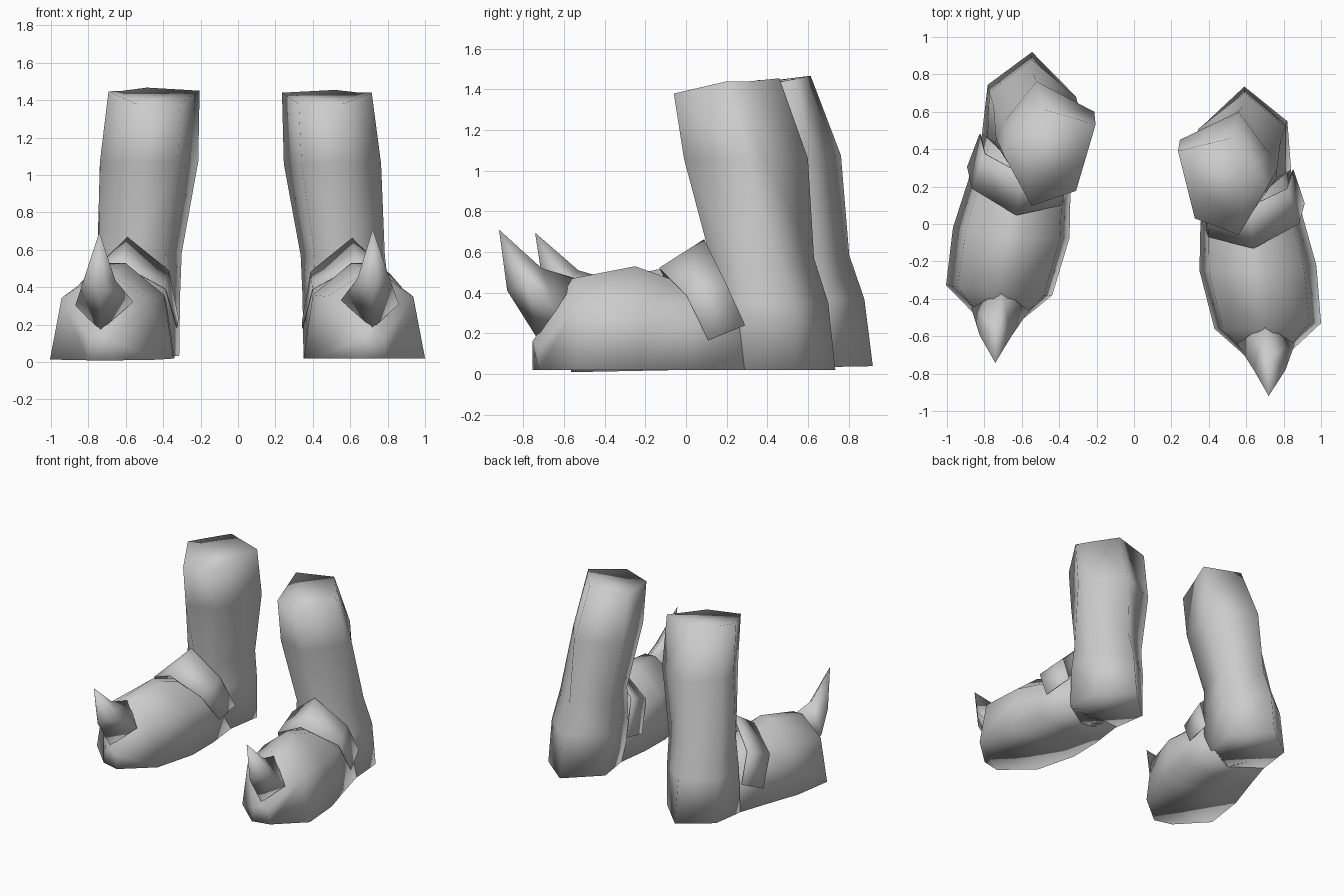
import bpy
import bmesh
from mathutils import Vector, Matrix

if "Cube" in bpy.data.objects:
    bpy.data.objects.remove(bpy.data.objects["Cube"], do_unlink=True)

grey = bpy.data.materials.new("plain_grey")
grey.use_nodes = True
colour = (0.6, 0.6, 0.6, 1)
grey.diffuse_color = colour
grey.node_tree.nodes["Principled BSDF"].inputs["Base Color"].default_value = colour

HEEL = Vector((0.59, 0.735, 0))
HEEL_RIGHT = Vector((-0.545, 0.92, 0))
TURN = Matrix.Rotation(-0.04, 3, "Z")


def place(point, side):
    """Left boot stays put; the right one is mirrored, turned out and set back."""
    point = Vector(point)
    if side == "left":
        return point
    offset = point - HEEL
    offset.x = -offset.x
    # The right shaft leans slightly forward
    offset.y -= 0.02 * offset.z
    moved = HEEL_RIGHT + TURN @ offset
    moved.z += 0.02 * moved.y
    return moved


def loft(name, side, rings, closed=True, tip=None):
    """Skin a row of rings; closed rings get caps or end in a tip."""
    bm = bmesh.new()
    rows = [[bm.verts.new(place(p, side)) for p in ring] for ring in rings]
    count = len(rows[0])
    for low, high in zip(rows, rows[1:]):
        for i in range(count if closed else count - 1):
            j = (i + 1) % count
            bm.faces.new((low[i], low[j], high[j], high[i]))
    if closed:
        bm.faces.new(rows[0])
        if tip:
            point = bm.verts.new(place(tip, side))
            for i in range(count):
                bm.faces.new((rows[-1][i], rows[-1][(i + 1) % count], point))
        else:
            bm.faces.new(rows[-1])
    bmesh.ops.recalc_face_normals(bm, faces=bm.faces)
    for face in bm.faces:
        face.smooth = True
    mesh = bpy.data.meshes.new(name)
    bm.to_mesh(mesh)
    bm.free()
    mesh.materials.append(grey)
    obj = bpy.data.objects.new(name, mesh)
    bpy.context.collection.objects.link(obj)
    return obj


def foot_ring(y, inner, outer, shoulder, top):
    """Flat sole, leaning sides and a gently peaked instep."""
    width = outer - inner
    return [(inner, y, 0.02), (outer, y + 0.03, 0.02),
            (outer - 0.11 * width, y + 0.03, shoulder),
            (inner + 0.56 * width, y, top), (inner + 0.41 * width, y, top),
            (inner + 0.08 * width, y, shoulder)]


# Shaft rings: height, then back, outer back, outer front, front, inner front, inner back
shaft_levels = [
    (0.02, (.59, .735), (.82, .55), (.84, .29), (.62, .15), (.40, .17), (.35, .51)),
    (0.35, (.59, .70), (.81, .52), (.81, .27), (.62, .11), (.40, .15), (.345, .51)),
    (0.57, (.58, .63), (.785, .45), (.765, .25), (.6, .12), (.41, .15), (.335, .48)),
    (1.06, (.56, .60), (.72, .38), (.765, .29), (.58, -.01), (.34, .05), (.245, .45)),
    (1.44, (.52, .46), (.65, .31), (.715, .2), (.56, -.06), (.325, .03), (.235, .39)),
]
shaft = [[(x, y, z) for x, y in ring] for z, *ring in shaft_levels]
# The front of the rim dips and its back rises
for i, rise in ((0, 0.015), (3, -0.06), (4, -0.06)):
    x, y, z = shaft[-1][i]
    shaft[-1][i] = (x, y, z + rise)

foot = [foot_ring(*station) for station in (
    (-0.755, .65, .79, .13, .16),
    (-0.56, .43, 1.0, .35, .47),
    (-0.25, .35, .975, .36, .53),
    (0.0, .355, .905, .32, .44),
    (0.27, .39, .835, .28, .4),
)]

# Toe horn: kite-shaped base and bend
horn = [
    [(.72, -.735, .18), (.86, -.64, .31), (.70, -.54, .47), (.55, -.64, .33)],
    [(.72, -.88, .41), (.81, -.78, .45), (.72, -.71, .52), (.64, -.78, .45)],
]

# Ankle strap: front edge and back edge
strap = [
    [(.91, .11, .165), (.88, 0, .39), (.64, -.13, .52), (.40, -.07, .39), (.345, .06, .18)],
    [(.85, .29, .24), (.82, .19, .46), (.61, .09, .66), (.39, .13, .48), (.345, .25, .22)],
]

for side in ("left", "right"):
    loft(side + "_boot_shaft", side, shaft)
    loft(side + "_boot_foot", side, foot)
    loft(side + "_toe_horn", side, horn, tip=(.72, -.92, .71))
    band = loft(side + "_ankle_strap", side, strap, closed=False)
    thickness = band.modifiers.new("thickness", "SOLIDIFY")
    thickness.thickness = 0.006
    thickness.offset = 0
